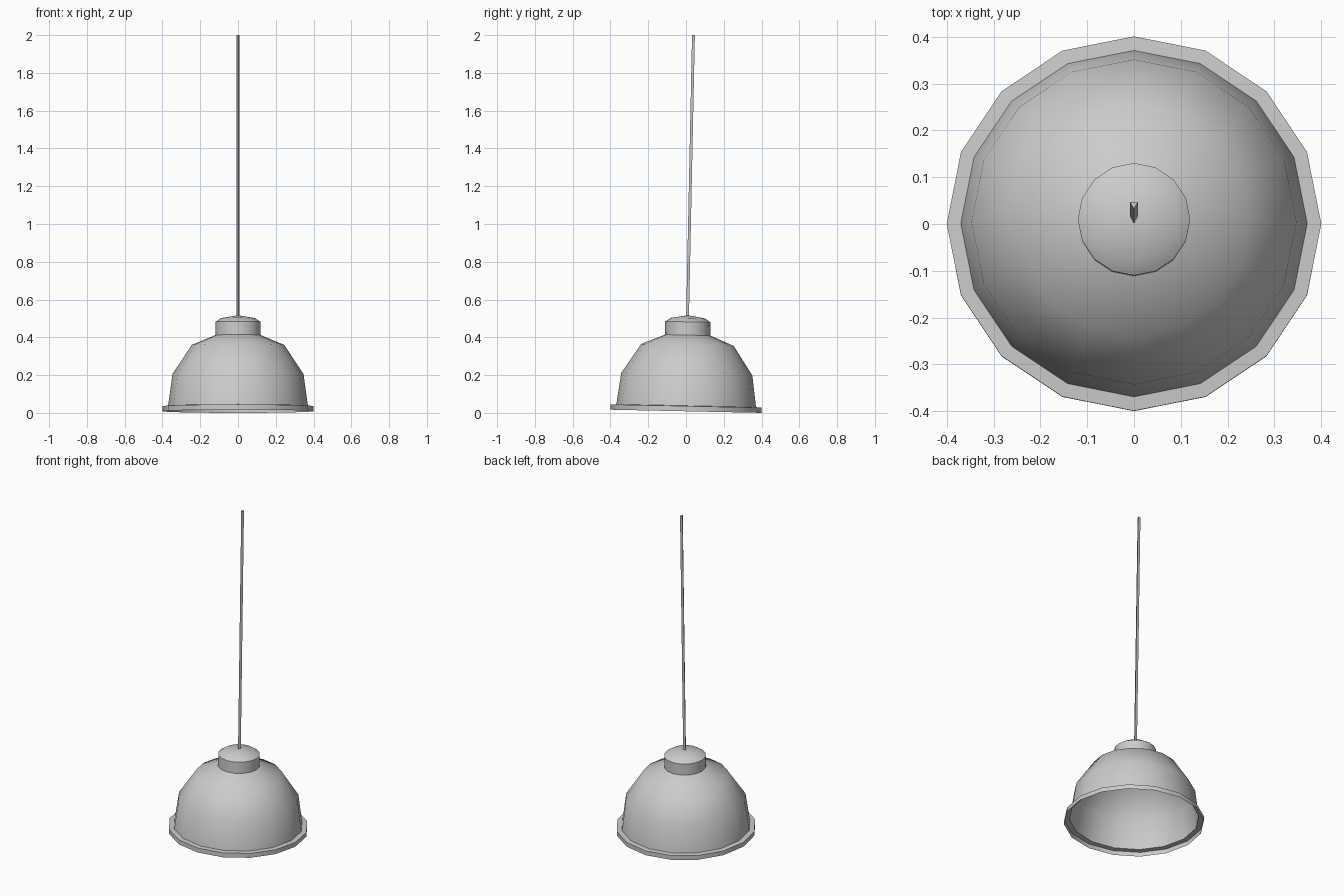
import bpy, bmesh, math
from mathutils import Matrix, Vector

if "Cube" in bpy.data.objects:
    bpy.data.objects.remove(bpy.data.objects["Cube"])

SIDES = 16
TILT = Matrix.Rotation(-0.021, 4, 'X')   # whole lamp hangs slightly off plumb

grey = bpy.data.materials.new("light_grey")
grey.diffuse_color = (0.6, 0.6, 0.6, 1)
grey.use_nodes = True
grey.node_tree.nodes["Principled BSDF"].inputs["Base Color"].default_value = grey.diffuse_color


def finish(name, bm, angle):
    bm.transform(TILT)
    mesh = bpy.data.meshes.new(name)
    bm.to_mesh(mesh)
    bm.free()
    mesh.materials.append(grey)
    obj = bpy.data.objects.new(name, mesh)
    bpy.context.collection.objects.link(obj)
    bpy.ops.object.select_all(action='DESELECT')
    obj.select_set(True)
    bpy.context.view_layer.objects.active = obj
    bpy.ops.object.shade_smooth_by_angle(angle=math.radians(angle))
    return obj


def lathe(name, profile, angle=45):
    """Spin (radius, height) points, listed bottom to top, around z."""
    bm = bmesh.new()
    verts = [bm.verts.new((r, 0, z)) for r, z in profile]
    edges = [bm.edges.new(p) for p in zip(verts, verts[1:])]
    bmesh.ops.spin(bm, geom=verts + edges, axis=(0, 0, 1), cent=(0, 0, 0),
                   angle=2 * math.pi, steps=SIDES)
    bmesh.ops.remove_doubles(bm, verts=bm.verts, dist=0.0005)
    bmesh.ops.dissolve_degenerate(bm, edges=bm.edges, dist=0.0005)
    # Orient the open shell outward
    for f in bm.faces:
        c = f.calc_center_median()
        f.normal_update()
        if f.normal.dot(Vector((c.x, c.y, c.z + 0.01))) < 0:
            f.normal_flip()
    return finish(name, bm, angle)


# Open rim: outer lip and flat flange
lathe("rim", [(0.40, 0.0085), (0.40, 0.036), (0.37, 0.038)], 30)

# Hollow dome
lathe("shade", [(0.37, 0.038), (0.347, 0.205), (0.245, 0.36), (0.12, 0.412)])

# Collar with a shallow domed cap
lathe("collar", [(0.12, 0.412), (0.12, 0.482), (0.09, 0.502), (0, 0.517)], 40)

# Three-sided cord
bm = bmesh.new()
bmesh.ops.create_cone(bm, cap_ends=True, segments=3, radius1=0.01,
                      radius2=0.01, depth=1.49)
first = bm.verts[:][0].co
turn = -math.pi / 2 - math.atan2(first.y, first.x)   # one edge faces front
bm.transform(Matrix.Translation((0, 0, 1.255)) @ Matrix.Rotation(turn, 4, 'Z'))
finish("cord", bm, 30)
